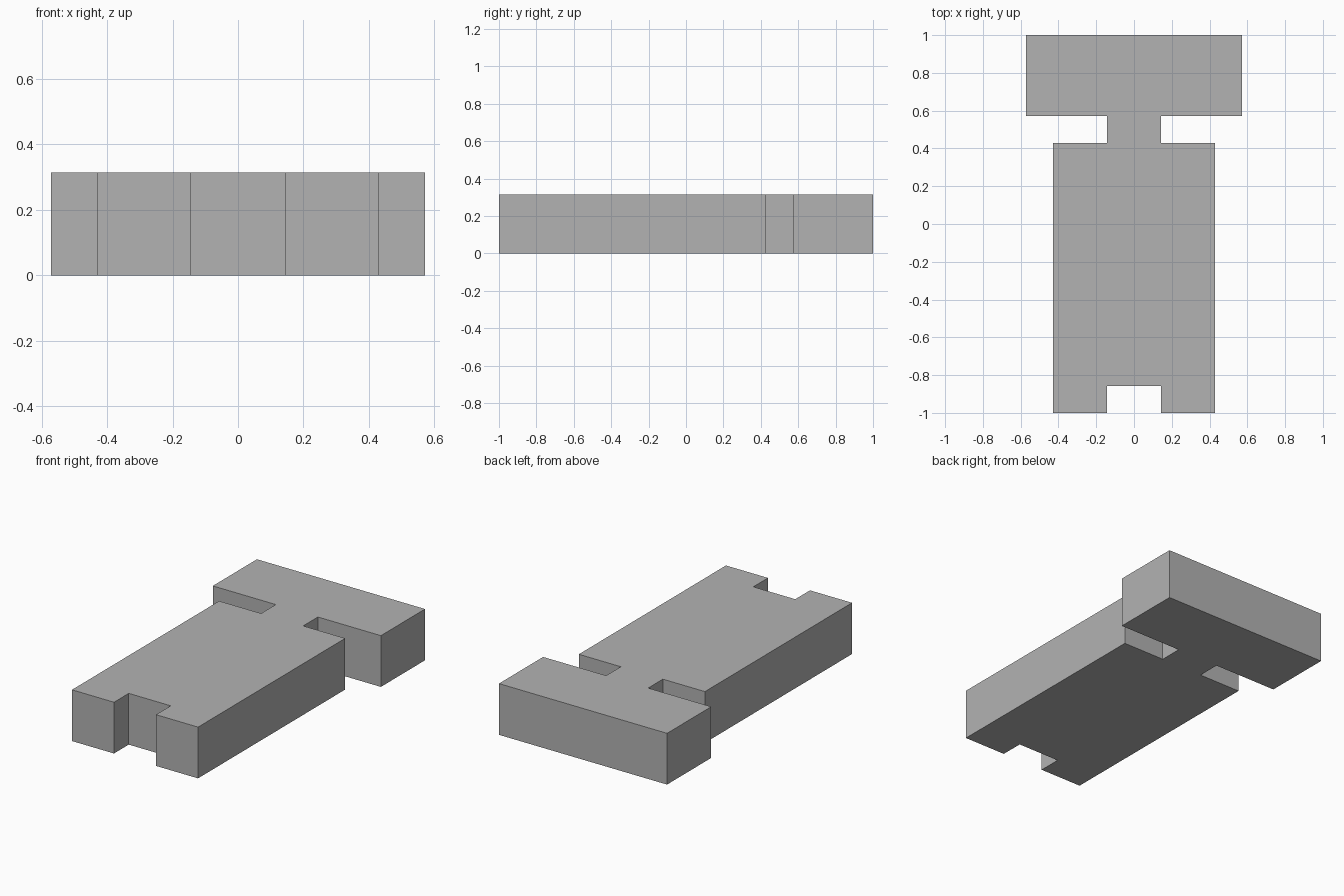
import bpy
import bmesh

cube = bpy.data.objects.get("Cube")
if cube:
    bpy.data.objects.remove(cube, do_unlink=True)

UNIT = 1 / 7
HEIGHT = 0.315

# Single plain grey
grey = bpy.data.materials.new("plain grey")
grey.use_nodes = True
colour = (0.45, 0.45, 0.45, 1)
grey.diffuse_color = colour
grey.node_tree.nodes["Principled BSDF"].inputs["Base Color"].default_value = colour

# Left half of the outline, front notch to back bar, in notch-depth units
half = [(1, -6), (1, -7), (3, -7), (3, 3), (1, 3), (1, 4), (4, 4), (4, 7)]
outline = half + [(-x, y) for x, y in reversed(half)]

# Notched T-shaped slab: one flat face pulled up to full height
bm = bmesh.new()
base = bm.faces.new([bm.verts.new((x * UNIT, y * UNIT, 0)) for x, y in outline])
pulled = bmesh.ops.extrude_face_region(bm, geom=[base], use_keep_orig=True)
top = [v for v in pulled["geom"] if isinstance(v, bmesh.types.BMVert)]
bmesh.ops.translate(bm, verts=top, vec=(0, 0, HEIGHT))
bmesh.ops.recalc_face_normals(bm, faces=bm.faces)

mesh = bpy.data.meshes.new("notched_slab")
bm.to_mesh(mesh)
bm.free()
mesh.materials.append(grey)
slab = bpy.data.objects.new("notched_slab", mesh)
bpy.context.collection.objects.link(slab)
